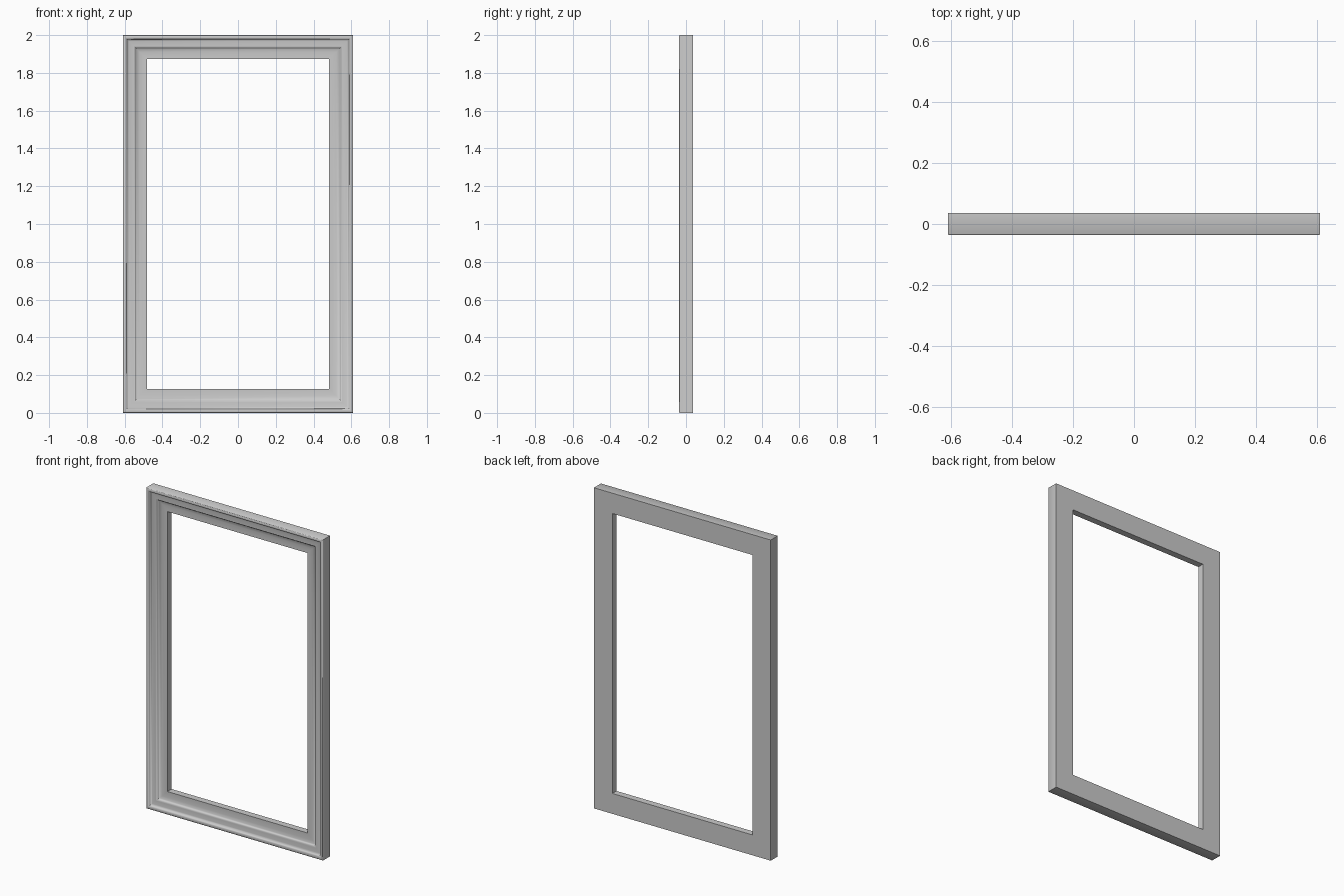
import bpy, bmesh

if "Cube" in bpy.data.objects:
    bpy.data.objects.remove(bpy.data.objects["Cube"])

W, H = 0.61, 2.0   # half width, full height

# Moulding section: (inset from the outer edge, y), going round the bar
profile = [
    (0.0, 0.036), (0.0, -0.033), (0.003, -0.036), (0.014, -0.036),
    (0.019, -0.034), (0.022, -0.028), (0.025, -0.022), (0.032, -0.020),
    (0.058, -0.021), (0.064, -0.019), (0.068, -0.012), (0.073, -0.008),
    (0.090, -0.005), (0.110, -0.004), (0.127, -0.005), (0.127, 0.036),
]


def corner_ring(bm, inset, y):
    """Rectangle of four mitred corners at a given inset."""
    x, lo, hi = W - inset, inset, H - inset
    return [bm.verts.new(c) for c in
            ((-x, y, lo), (x, y, lo), (x, y, hi), (-x, y, hi))]


# Picture frame: the section swept round the rectangle with mitred corners
bm = bmesh.new()
rings = [corner_ring(bm, i, y) for i, y in profile]
for a, b in zip(rings, rings[1:] + rings[:1]):
    for k in range(4):
        n = (k + 1) % 4
        bm.faces.new((a[k], a[n], b[n], b[k]))
bmesh.ops.recalc_face_normals(bm, faces=bm.faces)
mesh = bpy.data.meshes.new("rectangular_frame")
bm.to_mesh(mesh)
bm.free()
frame = bpy.data.objects.new("rectangular_frame", mesh)
bpy.context.collection.objects.link(frame)

# Soft moulding, crisp mitres and outer edges
bpy.context.view_layer.objects.active = frame
frame.select_set(True)
bpy.ops.object.shade_smooth_by_angle(angle=0.9)
